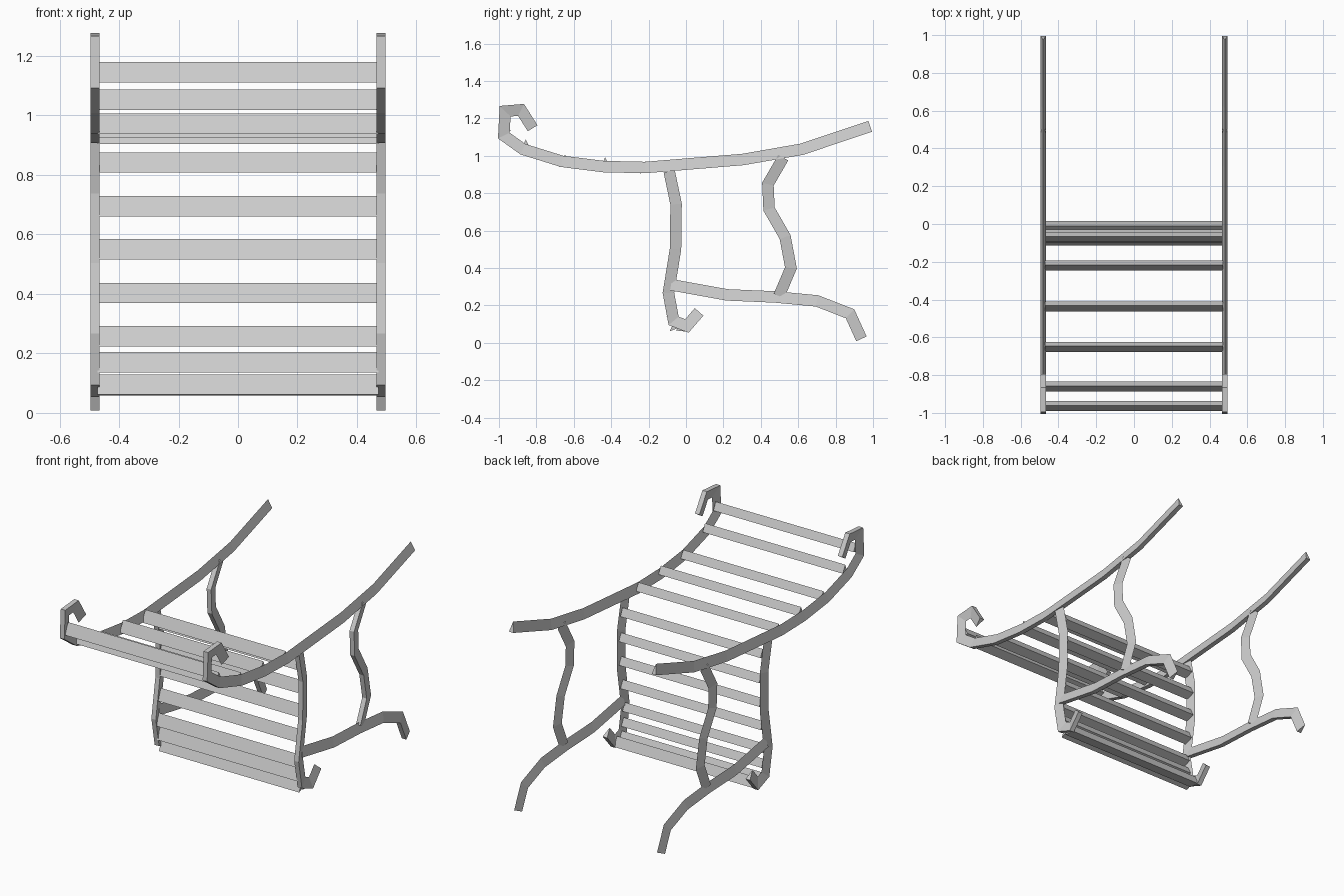
import bpy
from mathutils import Vector

if "Cube" in bpy.data.objects:
    bpy.data.objects.remove(bpy.data.objects["Cube"])

HALF = 0.015      # half width of a rail's flat base
RAIL_X = 0.481    # rail centre line


def make_object(name, verts, faces):
    mesh = bpy.data.meshes.new(name)
    mesh.from_pydata(verts, [], faces)
    mesh.update()
    obj = bpy.data.objects.new(name, mesh)
    bpy.context.collection.objects.link(obj)
    return obj


def loft_triangles(name, rings):
    """Skin a chain of three-cornered rings and cap both ends."""
    verts = [v for ring in rings for v in ring]
    faces = [(0, 1, 2)]
    for i in range(len(rings) - 1):
        a, b = 3 * i, 3 * i + 3
        for k in range(3):
            m = (k + 1) % 3
            faces.append((a + k, b + k, b + m, a + m))
    last = 3 * (len(rings) - 1)
    faces.append((last + 2, last + 1, last))
    return make_object(name, verts, faces)


def rail(name, path, depth=0.061):
    """Wedge section along a (y, z) path: flat base on the right, ridge on the left."""
    pts = [Vector(p) for p in path]
    rings = []
    for i, p in enumerate(pts):
        d0 = (p - pts[max(i - 1, 0)]).normalized()
        d1 = (pts[min(i + 1, len(pts) - 1)] - p).normalized()
        t = (d0 + d1).normalized()
        n = Vector((-t.y, t.x))
        ref = d1 if d1.length > 0 else d0
        miter = min(1 / max(t.dot(ref), 0.3), 1.4)
        base = p - n * depth / 2 * miter
        ridge = p + n * depth / 2 * miter
        rings.append([(RAIL_X - HALF, base.x, base.y),
                      (RAIL_X + HALF, base.x, base.y),
                      (RAIL_X, ridge.x, ridge.y)])
    obj = loft_triangles(name, rings)
    mirror = obj.modifiers.new("Mirror", 'MIRROR')
    mirror.use_axis[0] = True
    return obj


def slat(name, section):
    """Three-sided bar spanning between the rails; section in (y, z)."""
    rings = [[(x, y, z) for y, z in section] for x in (-0.472, 0.472)]
    return loft_triangles(name, rings)


# Side frames
rail("seat_rail", [(-0.82, 1.147), (-0.882, 1.245), (-0.967, 1.238),
                   (-0.974, 1.108), (-0.872, 1.035), (-0.663, 0.97),
                   (-0.44, 0.942), (-0.22, 0.937), (0.305, 0.98),
                   (0.62, 1.035), (0.985, 1.157)])
rail("front_leg", [(-0.09, 0.917), (-0.053, 0.741), (-0.056, 0.501),
                   (-0.094, 0.267), (-0.066, 0.117), (0.005, 0.09),
                   (0.07, 0.165)])
rail("lower_rail", [(-0.08, 0.31), (0.22, 0.256), (0.476, 0.245),
                    (0.70, 0.224), (0.877, 0.155), (0.938, 0.021)])
rail("rear_post", [(0.52, 0.99), (0.438, 0.848), (0.444, 0.715),
                   (0.53, 0.565), (0.561, 0.40), (0.497, 0.25)])

# Slats across the seat and down the front legs
wedge = [(-0.027, -0.034), (0.003, 0.034), (0.026, -0.012)]
seat = [(-0.963, 1.145), (-0.86, 1.053), (-0.65, 0.972), (-0.435, 0.958), (-0.22, 0.938)]
front = [(-0.068, 0.842), (-0.054, 0.695), (-0.056, 0.55), (-0.07, 0.403),
         (-0.088, 0.258), (-0.078, 0.17), (-0.06, 0.095)]
for label, centres in (("seat_slat", seat), ("front_slat", front)):
    for i, (y, z) in enumerate(centres):
        slat(f"{label}_{i + 1}", [(y + dy, z + dz) for dy, dz in wedge])

# Flat-lying slat at the foot of the front legs
slat("bottom_slat", [(-0.055, 0.066), (-0.01, 0.115), (0.015, 0.058)])
